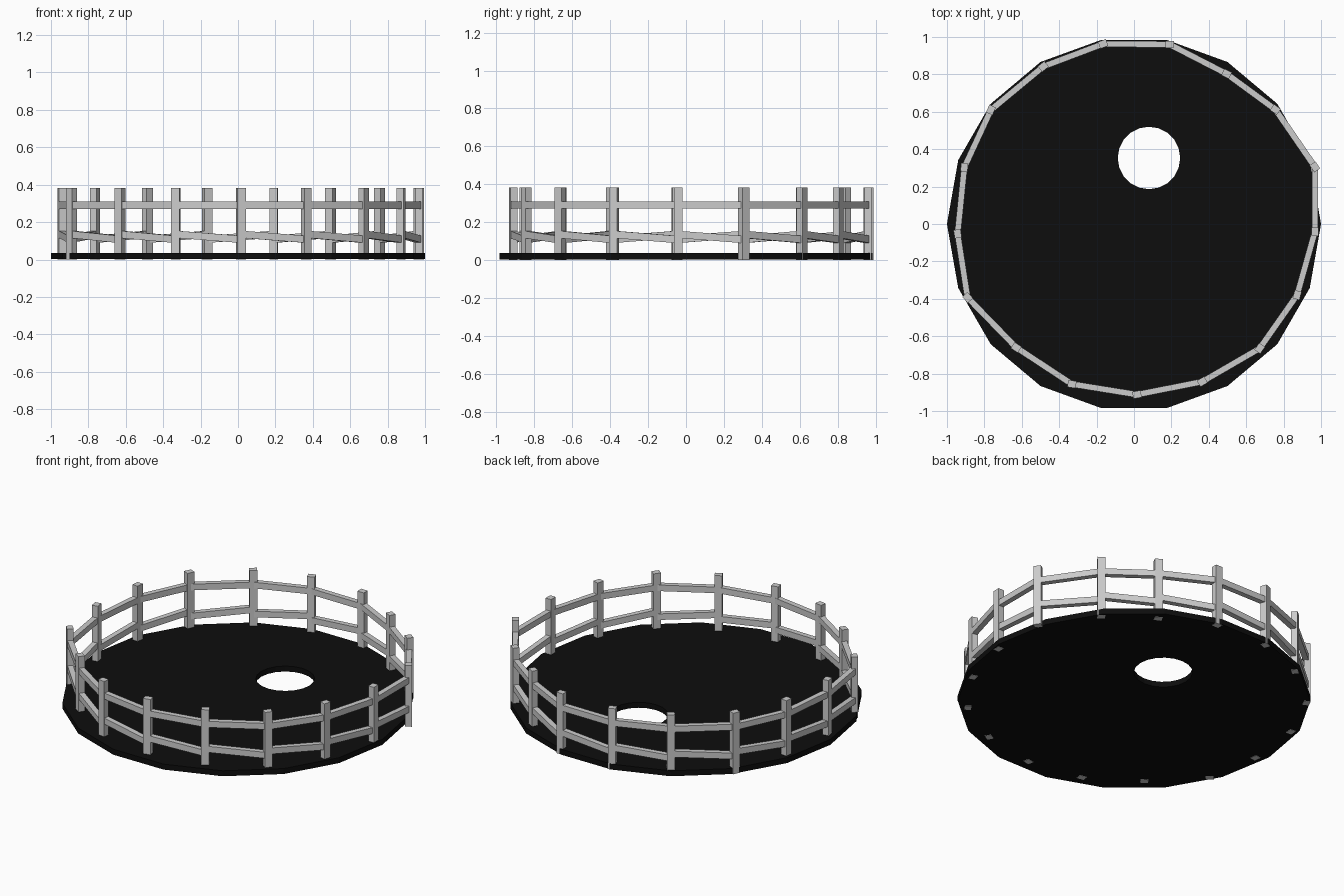
import bpy, math
from mathutils import Vector

if "Cube" in bpy.data.objects:
    bpy.data.objects.remove(bpy.data.objects["Cube"])

# Floor: 18-sided disc with a round opening
bpy.ops.mesh.primitive_cylinder_add(vertices=18, radius=1, depth=0.034, location=(0, 0, 0.019),
                                    rotation=(0, 0, math.radians(10)))
floor = bpy.context.object
floor.name = "floor"
# line a corner up with the x axis
ang = math.atan2(floor.data.vertices[0].co.y, floor.data.vertices[0].co.x)
floor.rotation_euler.z = -ang
mat = bpy.data.materials.new("black")
mat.diffuse_color = (0.004, 0.004, 0.004, 1)
mat.use_nodes = True
mat.node_tree.nodes["Principled BSDF"].inputs["Base Color"].default_value = mat.diffuse_color
floor.data.materials.append(mat)

bpy.ops.mesh.primitive_cylinder_add(vertices=20, radius=0.167, depth=0.3, location=(0.08, 0.353, 0))
cutter = bpy.context.object
cutter.name = "hole_cutter"
cutter.hide_render = True
mod = floor.modifiers.new("hole", 'BOOLEAN')
mod.operation = 'DIFFERENCE'
mod.object = cutter
bpy.context.view_layer.objects.active = floor
bpy.ops.object.modifier_apply(modifier=mod.name)
bpy.data.objects.remove(cutter)


def box(name, center, size, rot):
    bpy.ops.mesh.primitive_cube_add(size=1, location=center, rotation=rot)
    ob = bpy.context.object
    ob.name = name
    ob.scale = size
    return ob


def rail(name, a, b):
    d = b - a
    pitch = -math.atan2(d.z, d.xy.length)
    box(name, (a + b) / 2, (d.length + 0.015, 0.033, 0.038), (0, pitch, math.atan2(d.y, d.x)))


# Fence posts, counter-clockwise from the back right
posts = [(0.19, 0.96), (-0.165, 0.963), (-0.485, 0.842), (-0.765, 0.61), (-0.907, 0.303),
         (-0.943, -0.052), (-0.89, -0.393), (-0.63, -0.66), (-0.332, -0.856), (0.016, -0.912),
         (0.365, -0.843), (0.672, -0.665), (0.872, -0.38), (0.967, -0.042), (0.967, 0.305),
         (0.756, 0.612), (0.495, 0.803)]
n = len(posts)
for i, p in enumerate(posts):
    q = posts[(i + 1) % n]
    heading = math.atan2(q[1] - p[1], q[0] - p[0])
    box("post", (p[0], p[1], 0.191), (0.045, 0.038, 0.382), (0, 0, heading))
    # level upper rail, slightly sloping lower rail
    rail("upper_rail", Vector((*p, 0.29)), Vector((*q, 0.29)))
    rail("lower_rail", Vector((*p, 0.135)), Vector((*q, 0.108)))
